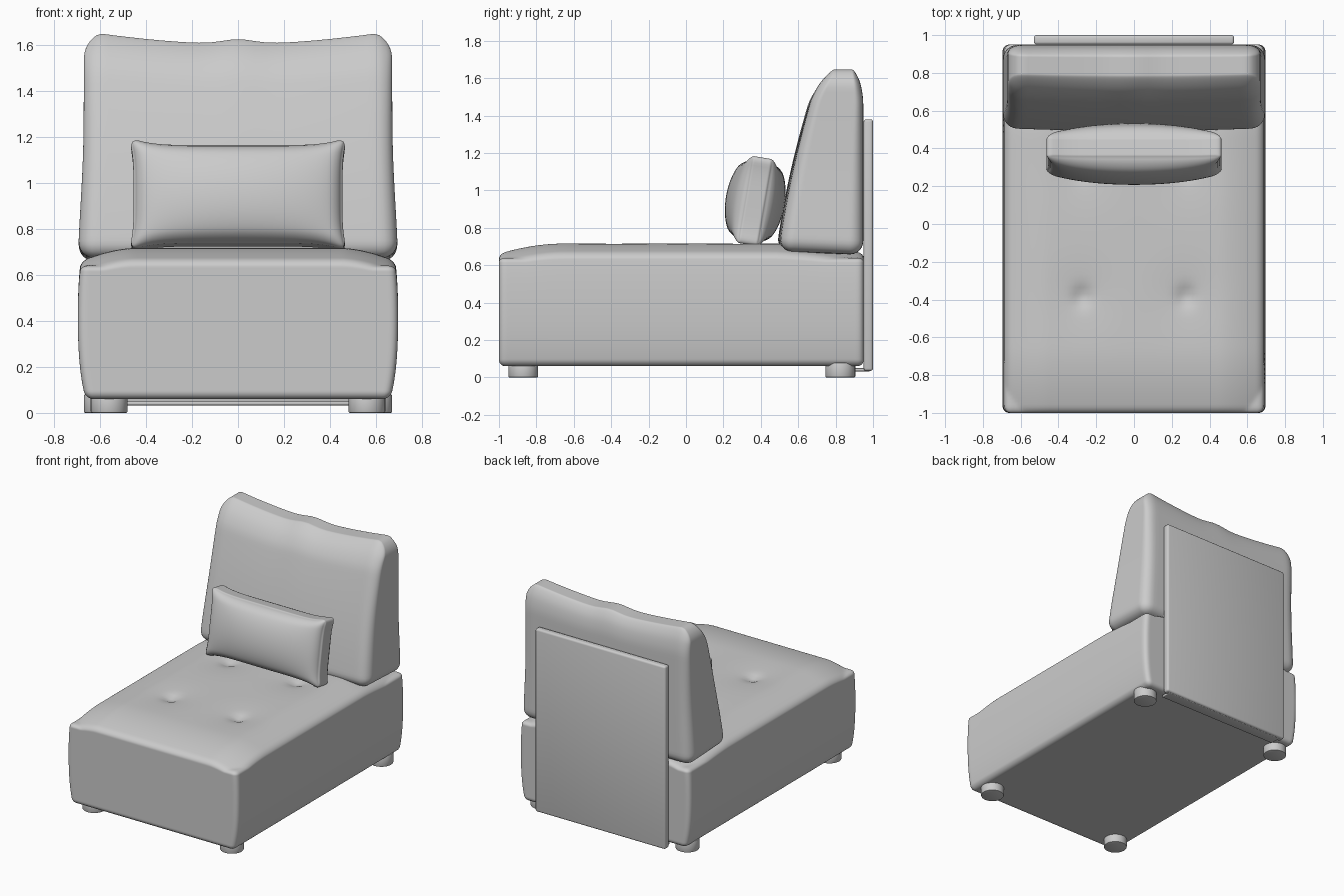
import bpy, bmesh, math
from mathutils import Vector, Matrix

old = bpy.data.objects.get("Cube")
if old:
    bpy.data.objects.remove(old, do_unlink=True)

grey = bpy.data.materials.new("soft_grey")
grey.use_nodes = True
colour = (0.6, 0.6, 0.6, 1)
grey.diffuse_color = colour
grey.node_tree.nodes["Principled BSDF"].inputs["Base Color"].default_value = colour


def finish(name, bm, angle=50):
    """Turn a bmesh into a smooth-shaded object."""
    mesh = bpy.data.meshes.new(name)
    bm.to_mesh(mesh)
    bm.free()
    mesh.materials.append(grey)
    obj = bpy.data.objects.new(name, mesh)
    bpy.context.collection.objects.link(obj)
    bpy.ops.object.select_all(action='DESELECT')
    obj.select_set(True)
    bpy.context.view_layer.objects.active = obj
    bpy.ops.object.shade_smooth_by_angle(angle=math.radians(angle))
    return obj


def soft_box(name, half, radius, cuts, shape):
    """Dense rounded box, deformed point by point by shape()."""
    bm = bmesh.new()
    bmesh.ops.create_cube(bm, size=2)
    bmesh.ops.subdivide_edges(bm, edges=bm.edges[:], cuts=cuts, use_grid_fill=True)
    for v in bm.verts:
        # crowd the loops towards the edges, then round those edges
        p = Vector([math.copysign(1 - (1 - abs(c)) ** 1.4, c) * h for c, h in zip(v.co, half)])
        core = Vector([max(r - h, min(h - r, c)) for c, h, r in zip(p, half, [radius] * 3)])
        v.co = shape(core + (p - core).normalized() * radius)
    return finish(name, bm, 80)


def ramp(value, start, end):
    return max(0, min(1, (value - start) / (end - start)))


def block(name, low, high, bevel):
    low, high = Vector(low), Vector(high)
    bm = bmesh.new()
    bmesh.ops.create_cube(bm, size=1)
    for v in bm.verts:
        v.co = (low + high) / 2 + v.co * (high - low)
    bmesh.ops.bevel(bm, geom=bm.edges[:], offset=bevel, segments=3, profile=0.5, affect='EDGES')
    return finish(name, bm)


# Seat: crowned top, tucked lower sides, four button dimples
def seat_shape(p):
    x, y, z = p
    h = (z + 0.325) / 0.65
    drop = 0.055 * ramp(abs(x), 0.46, 0.695) ** 1.7
    drop += 0.055 * ramp(-y, 0.62, 0.975) ** 2 + 0.05 * ramp(y, 0.5, 0.975) ** 1.5
    for bx in (-0.28, 0.28):
        for by in (-0.36, 0.32):
            d = math.hypot(x - bx, y - by)
            drop += 0.025 * math.exp(-(d / 0.05) ** 2) + 0.012 * math.exp(-(d / 0.16) ** 2)
    z -= min(drop, 0.075) * h ** 3
    x *= 1 - 0.05 * (1 - h) ** 5 - 0.02 * h ** 5
    return Vector((x, y - 0.025, z + 0.388))


soft_box("seat", (0.697, 0.975, 0.328), 0.035, 70, seat_shape)


# Back cushion: wedge with an upright rear and a wavy top edge
def back_shape(p):
    x, y, z = p
    h = (z + 0.475) / 0.95
    front = (0.225 - y) / 0.45
    thick = 0.45 - 0.12 * h - 0.1 * h * h
    front += (0.4 - front) * 0.4 * ramp(h, 0.82, 1) ** 2
    bulge = 0.015 * front * (1 - (x / 0.695) ** 2)
    top = 0.018 * math.exp(-(x / 0.1) ** 2) + 0.045 * ramp(abs(x), 0.1, 0.64) ** 1.6
    top -= 0.025 * ramp(abs(x), 0.62, 0.695)
    base = 0.02 * front * (1 - h)
    wave = 1 - 0.04 * h - 0.012 * math.sin(math.pi * h) ** 2
    return Vector((x * wave, 0.948 - thick * front - bulge, 0.655 + 0.95 * h + top * h ** 3 + base))


soft_box("back_cushion", (0.695, 0.225, 0.475), 0.075, 36, back_shape)


# Lumbar pillow: plump centre, thin seams, pulled-out corners
def pillow_shape(p):
    u, w = p.x / 0.46, p.z / 0.24
    plump = math.sqrt(max(0, (1 - u * u) * (1 - w * w)))
    y = p.y * (0.42 + 0.6 * plump)
    x = p.x * (0.965 + 0.05 * w ** 4)
    z = p.z * (0.88 + 0.14 * u ** 6)
    return Vector((x, y, z))


pillow = soft_box("lumbar_pillow", (0.47, 0.155, 0.245), 0.055, 30, pillow_shape)
pillow.data.transform(Matrix.Translation((0, 0.37, 0.943)) @ Matrix.Rotation(-0.17, 4, 'X'))

# Rear panel and the lip that hooks under the seat
block("rear_panel", (-0.53, 0.95, 0.035), (0.53, 1.0, 1.38), 0.014)
block("panel_lip", (-0.5, 0.9, 0.033), (0.5, 0.985, 0.05), 0.005)

# Feet
for side, x_sign in (("left", 1), ("right", -1)):
    for end, x, y in (("front", 0.56, -0.87), ("rear", 0.59, 0.825)):
        bm = bmesh.new()
        bmesh.ops.create_cone(bm, cap_ends=True, segments=32, radius1=0.08, radius2=0.08, depth=0.08,
                              matrix=Matrix.Translation((x * x_sign, y, 0.04)))
        rims = [e for e in bm.edges if abs(e.verts[0].co.z - e.verts[1].co.z) < 0.001]
        bmesh.ops.bevel(bm, geom=rims, offset=0.006, segments=2, profile=0.5, affect='EDGES')
        finish(f"{end}_{side}_foot", bm, 40)
